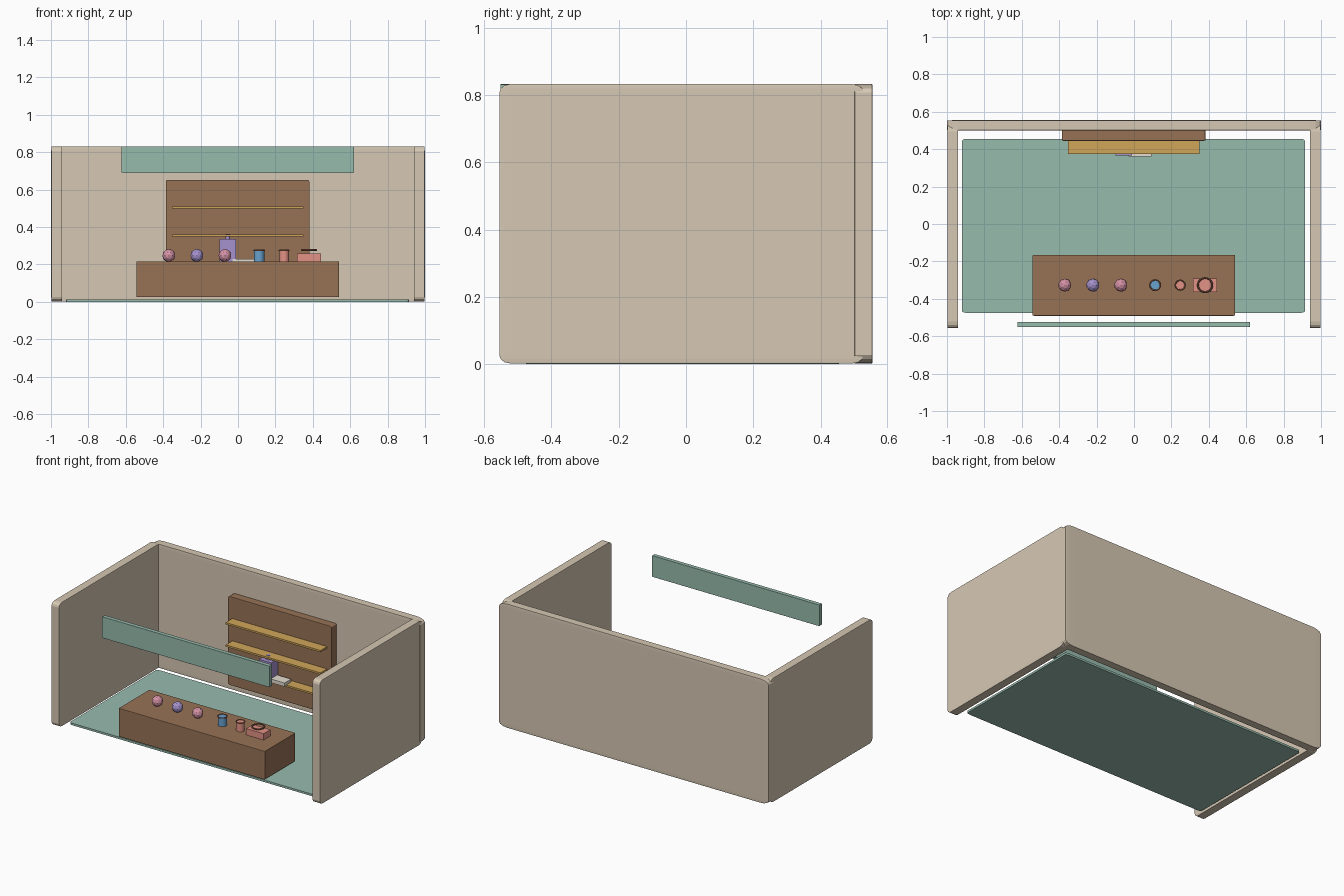
import bpy
from math import pi

if "Cube" in bpy.data.objects:
    bpy.data.objects.remove(bpy.data.objects["Cube"])


def material(name, rgb):
    m = bpy.data.materials.new(name)
    m.diffuse_color = (*[(c / 255) ** 2.2 for c in rgb], 1)
    m.use_nodes = True
    m.node_tree.nodes["Principled BSDF"].inputs["Base Color"].default_value = m.diffuse_color
    return m


TAN = material("wall_tan", (213, 199, 178))
TEAL = material("teal", (150, 186, 172))
WOOD = material("dark_wood", (150, 114, 86))
GOLD = material("light_wood", (207, 165, 90))
PINK = material("pink", (212, 145, 165))
LILAC = material("lilac", (165, 145, 205))
BLUE = material("blue", (105, 160, 205))
CORAL = material("coral", (226, 145, 132))
BROWN = material("rim_brown", (140, 95, 75))
CREAM = material("cream", (228, 220, 208))


def finish(name, mat, smooth=True):
    ob = bpy.context.object
    ob.name = name
    ob.data.materials.append(mat)
    if smooth:
        bpy.ops.object.shade_smooth_by_angle(angle=0.6)
    return ob


def box(name, x, y, z, mat, bevel=0.0):
    """Box from ranges; bevel is relative to each dimension."""
    bpy.ops.mesh.primitive_cube_add(size=2, location=[sum(r) / 2 for r in (x, y, z)])
    ob = bpy.context.object
    ob.scale = [(r[1] - r[0]) / 2 for r in (x, y, z)]
    if bevel:
        mod = ob.modifiers.new("bevel", 'BEVEL')
        mod.width = bevel
        mod.segments = 3
    ob.name = name
    ob.data.materials.append(mat)
    return ob


def cylinder(name, r, loc, h, mat, sides=24):
    bpy.ops.mesh.primitive_cylinder_add(vertices=sides, radius=r, depth=h, location=loc)
    return finish(name, mat)


def ring(name, r, minor, loc, mat):
    bpy.ops.mesh.primitive_torus_add(major_radius=r, minor_radius=minor, location=loc,
                                     major_segments=28, minor_segments=8)
    return finish(name, mat)


# Room shell
box("floor", (-0.92, 0.915), (-0.475, 0.455), (0.0, 0.014), TEAL, 0.025)
box("back_wall", (-1, 1), (0.5, 0.555), (0.002, 0.832), TAN, 0.06)
for side, x in (("left", (-0.998, -0.94)), ("right", (0.94, 0.998))):
    box(side + "_wall", x, (-0.555, 0.528), (0.002, 0.832), TAN, 0.06)

# Hanging sign board
box("sign_board", (-0.623, 0.62), (-0.552, -0.525), (0.69, 0.832), TEAL, 0.02)

# Counter
box("counter", (-0.543, 0.541), (-0.491, -0.165), (0.025, 0.217), WOOD, 0.025)

# Shelf unit
box("shelf_back", (-0.385, 0.381), (0.445, 0.502), (0.06, 0.653), WOOD, 0.03)
for i, z in enumerate((0.205, 0.355, 0.505)):
    box(f"shelf_{i + 1}", (-0.354, 0.35), (0.375, 0.447), (z - 0.006, z + 0.006), GOLD)

# Goods on the lowest shelf
box("shelf_bottle", (-0.1, -0.01), (0.366, 0.44), (0.211, 0.335), LILAC)
cylinder("bottle_cap", 0.012, (-0.055, 0.403, 0.349), 0.028, LILAC, 16)
box("shelf_box", (-0.03, 0.094), (0.36, 0.43), (0.205, 0.23), CREAM)

# Balls on the counter
Y = -0.327
for i, mat in enumerate((PINK, LILAC, PINK)):
    bpy.ops.mesh.primitive_ico_sphere_add(subdivisions=2, radius=0.035,
                                          location=(-0.37 + 0.15 * i, Y, 0.248))
    finish(f"ball_{i + 1}", mat, smooth=False)

# Cups with rims
for name, x, r, mat in (("blue_cup", 0.113, 0.028, BLUE), ("coral_cup", 0.247, 0.026, CORAL)):
    cylinder(name, r, (x, Y, 0.245), 0.06, mat)
    ring(name + "_rim", r, 0.004, (x, Y, 0.275), BROWN)

# Low box with a ring above it
box("display_box", (0.315, 0.445), (Y - 0.036, Y + 0.036), (0.215, 0.26), CORAL)
ring("display_ring", 0.038, 0.005, (0.38, Y, 0.277), BROWN)
